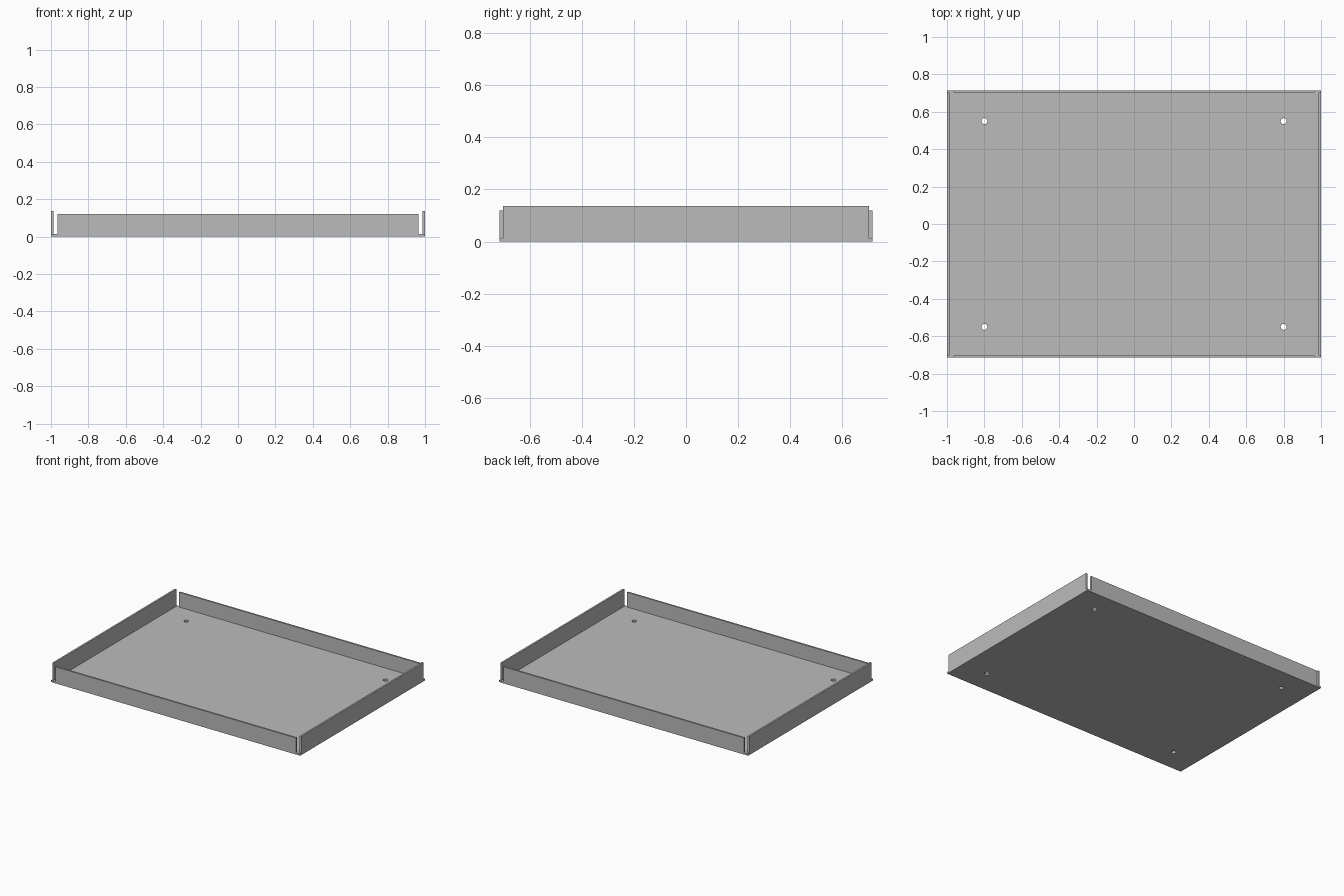
import bpy, bmesh
from mathutils import Matrix, Vector

cube = bpy.data.objects.get("Cube")
if cube:
    bpy.data.objects.remove(cube, do_unlink=True)

HALF_X, HALF_Y = 1.0, 0.715
SHEET = 0.013

steel = bpy.data.materials.new("grey_steel")
steel.use_nodes = True
grey = (0.5, 0.5, 0.5, 1)
steel.diffuse_color = grey
steel.node_tree.nodes["Principled BSDF"].inputs["Base Color"].default_value = grey


def add_object(name, bm):
    mesh = bpy.data.meshes.new(name)
    bm.to_mesh(mesh)
    bm.free()
    mesh.materials.append(steel)
    obj = bpy.data.objects.new(name, mesh)
    bpy.context.collection.objects.link(obj)
    return obj


def box(name, low, high):
    low, high = Vector(low), Vector(high)
    bm = bmesh.new()
    bmesh.ops.create_cube(bm, size=1, matrix=Matrix.Translation((low + high) / 2)
                          @ Matrix.Diagonal((*(high - low), 1)))
    return add_object(name, bm)


# Flat base sheet
base = box("base_plate", (-HALF_X, -HALF_Y, 0), (HALF_X, HALF_Y, SHEET))

# Four mounting holes through the base
bm = bmesh.new()
for x in (-0.8, 0.8):
    for y in (-0.55, 0.55):
        bmesh.ops.create_cone(bm, cap_ends=True, segments=24, radius1=0.016,
                              radius2=0.016, depth=0.1,
                              matrix=Matrix.Translation((x, y, 0)))
cutter = add_object("hole_cutter", bm)
cutter.hide_render = True
cutter.hide_set(True)
holes = base.modifiers.new("mounting_holes", 'BOOLEAN')
holes.operation = 'DIFFERENCE'
holes.solver = 'EXACT'
holes.object = cutter
bpy.context.view_layer.objects.active = base
bpy.ops.object.modifier_apply(modifier=holes.name)
bpy.data.objects.remove(cutter, do_unlink=True)

# Upturned walls, with open gaps at the corners
for name, side in (("front_wall", -1), ("back_wall", 1)):
    y = side * (HALF_Y - SHEET / 2)
    box(name, (-0.965, y - SHEET / 2, SHEET), (0.965, y + SHEET / 2, 0.12))
for name, side in (("right_wall", -1), ("left_wall", 1)):
    x = side * (HALF_X - SHEET / 2)
    box(name, (x - SHEET / 2, -0.702, SHEET), (x + SHEET / 2, 0.702, 0.136))
